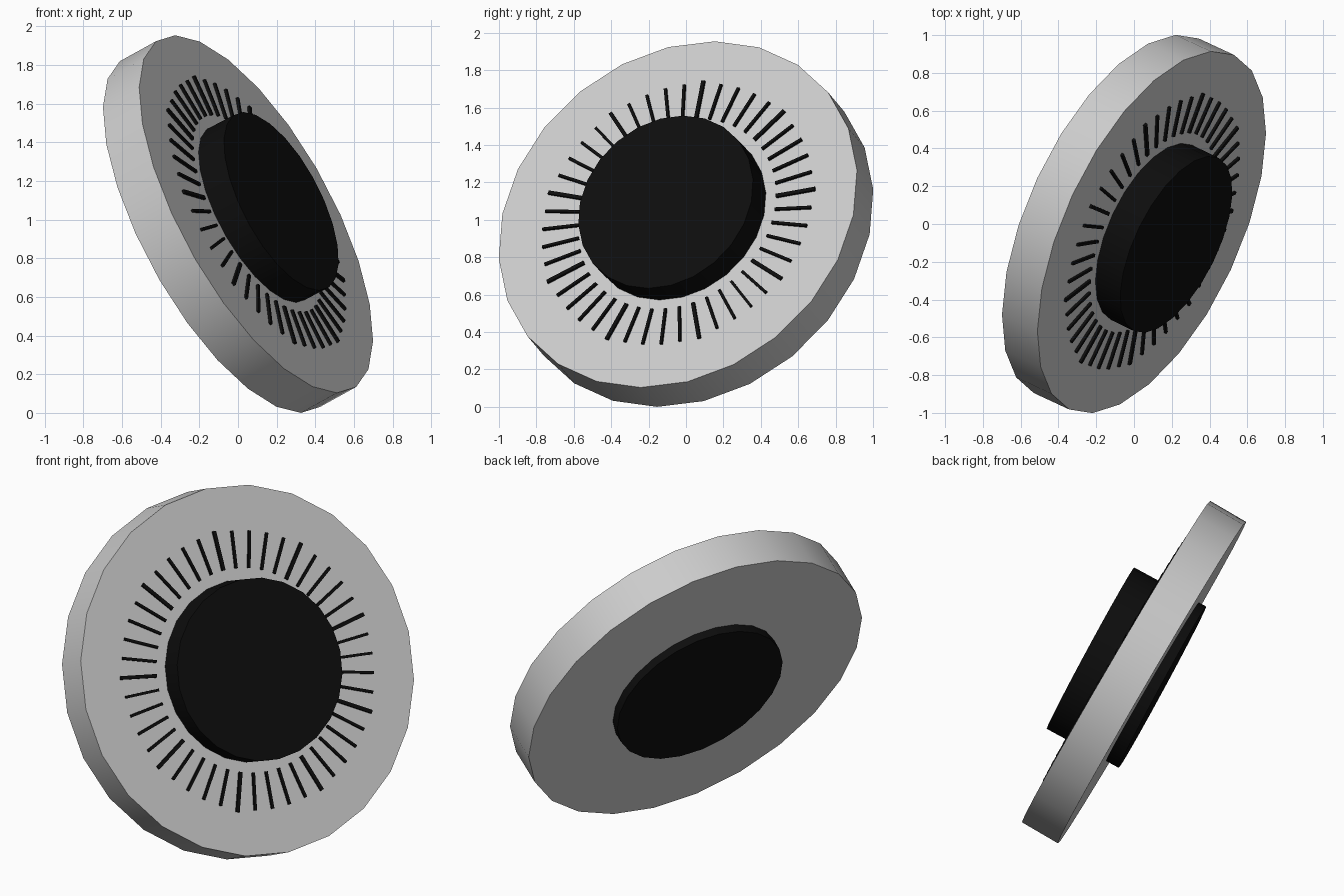
import bpy, math
from mathutils import Matrix, Vector

if "Cube" in bpy.data.objects:
    bpy.data.objects.remove(bpy.data.objects["Cube"])

SIDES, R, T = 24, 1.035, 0.231     # dial polygon, radius, thickness
TICKS = 45


def frame(normal, up):
    """Rotation whose local Z is the axis and local Y points to the zero mark."""
    z = Vector(normal).normalized()
    y = Vector(up)
    y = (y - y.dot(z) * z).normalized()
    x = y.cross(z)
    return Matrix((x, y, z)).transposed().to_4x4()


UP = (-0.419, 0.198, 0.925)
dial_rot = frame((0.811, -0.376, 0.448), UP)
knob_rot = frame((0.815, -0.400, 0.426), UP)

black = bpy.data.materials.new("black")
black.diffuse_color = (0.004, 0.004, 0.004, 1)
black.use_nodes = True
black.node_tree.nodes["Principled BSDF"].inputs["Base Color"].default_value = black.diffuse_color


def disc(name, radius, depth, matrix):
    bpy.ops.mesh.primitive_cylinder_add(vertices=SIDES, radius=radius, depth=depth)
    ob = bpy.context.object
    ob.name = name
    ob.data.transform(matrix)
    bpy.ops.object.shade_smooth_by_angle(angle=math.radians(30))
    return ob


# grey dial plate, lifted so its lowest corner rests on the ground
plate = disc("dial_plate", R, T, dial_rot)
lift = Matrix.Translation((0, 0, -min(v.co.z for v in plate.data.vertices)))
plate.data.transform(lift)

# black hub passing through the plate: tall in front, shallow behind
front, back = T / 2 + 0.16, T / 2 + 0.063
axis = dial_rot.to_3x3().col[2]
hub_centre = Matrix.Translation(axis * (front - back) / 2)
hub = disc("hub", 0.51, front + back, lift @ hub_centre @ knob_rot)
hub.data.materials.append(black)

# ring of raised tick marks, every fifth one longer and heavier
verts, faces = [], []
BOX = [(0, 1, 3, 2), (4, 6, 7, 5), (0, 4, 5, 1), (2, 3, 7, 6), (0, 2, 6, 4), (1, 5, 7, 3)]
for i in range(TICKS):
    major = i % 5 == 0
    half = 0.010 if major else 0.0075
    outer = 0.795 if major else 0.78
    turn = Matrix.Rotation(math.radians(1) - math.tau * i / TICKS, 4, 'Z')
    base = len(verts)
    for x in (-half, half):
        for y in (0.57, outer):
            for z in (T / 2 - 0.01, T / 2 + 0.014):
                verts.append(lift @ dial_rot @ turn @ Vector((x, y, z)))
    faces += [tuple(base + k for k in f) for f in BOX]
mesh = bpy.data.meshes.new("tick_marks")
mesh.from_pydata(verts, [], faces)
mesh.materials.append(black)
ticks = bpy.data.objects.new("tick_marks", mesh)
bpy.context.collection.objects.link(ticks)
